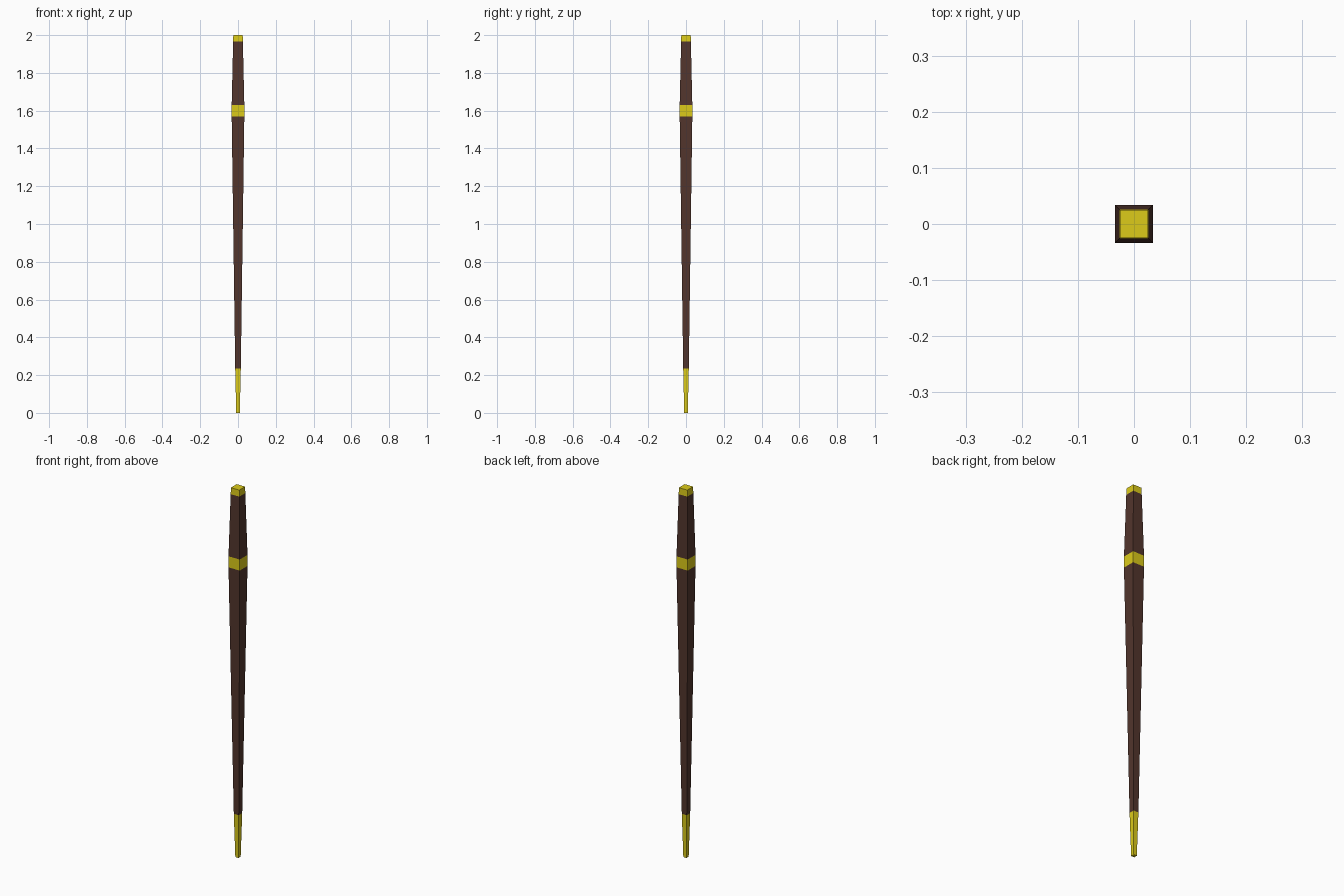
import bpy, bmesh

if "Cube" in bpy.data.objects:
    bpy.data.objects.remove(bpy.data.objects["Cube"])


def material(name, color):
    m = bpy.data.materials.new(name)
    m.diffuse_color = color
    m.use_nodes = True
    m.node_tree.nodes["Principled BSDF"].inputs["Base Color"].default_value = m.diffuse_color
    return m


wood = material("dark_wood", (0.085, 0.036, 0.026, 1))
brass = material("brass", (0.72, 0.60, 0.01, 1))

# Half width of the tapering square shaft at key heights
PROFILE = [(0.0, 0.0095), (0.235, 0.0148), (1.57, 0.0335), (1.63, 0.0335), (2.0, 0.025)]


def half_width(z):
    for (z0, w0), (z1, w1) in zip(PROFILE, PROFILE[1:]):
        if z <= z1:
            return w0 + (w1 - w0) * (z - z0) / (z1 - z0)


def section(name, z0, z1, mat, cap_bottom=False, cap_top=False):
    bm = bmesh.new()
    rings = []
    for z in (z0, z1):
        w = half_width(z)
        rings.append([bm.verts.new((x * w, y * w, z))
                      for x, y in ((-1, -1), (1, -1), (1, 1), (-1, 1))])
    low, high = rings
    for i in range(4):
        j = (i + 1) % 4
        bm.faces.new((low[i], low[j], high[j], high[i]))
    if cap_bottom:
        bm.faces.new(low[::-1])
    if cap_top:
        bm.faces.new(high)
    mesh = bpy.data.meshes.new(name)
    bm.to_mesh(mesh)
    bm.free()
    mesh.materials.append(mat)
    bpy.context.collection.objects.link(bpy.data.objects.new(name, mesh))


# Flush stacked sections from tip to top
section("brass_tip", 0.0, 0.235, brass, cap_bottom=True)
section("lower_shaft", 0.235, 1.57, wood)
section("brass_band", 1.57, 1.63, brass)
section("upper_shaft", 1.63, 1.965, wood)
section("brass_cap", 1.965, 2.0, brass, cap_top=True)
